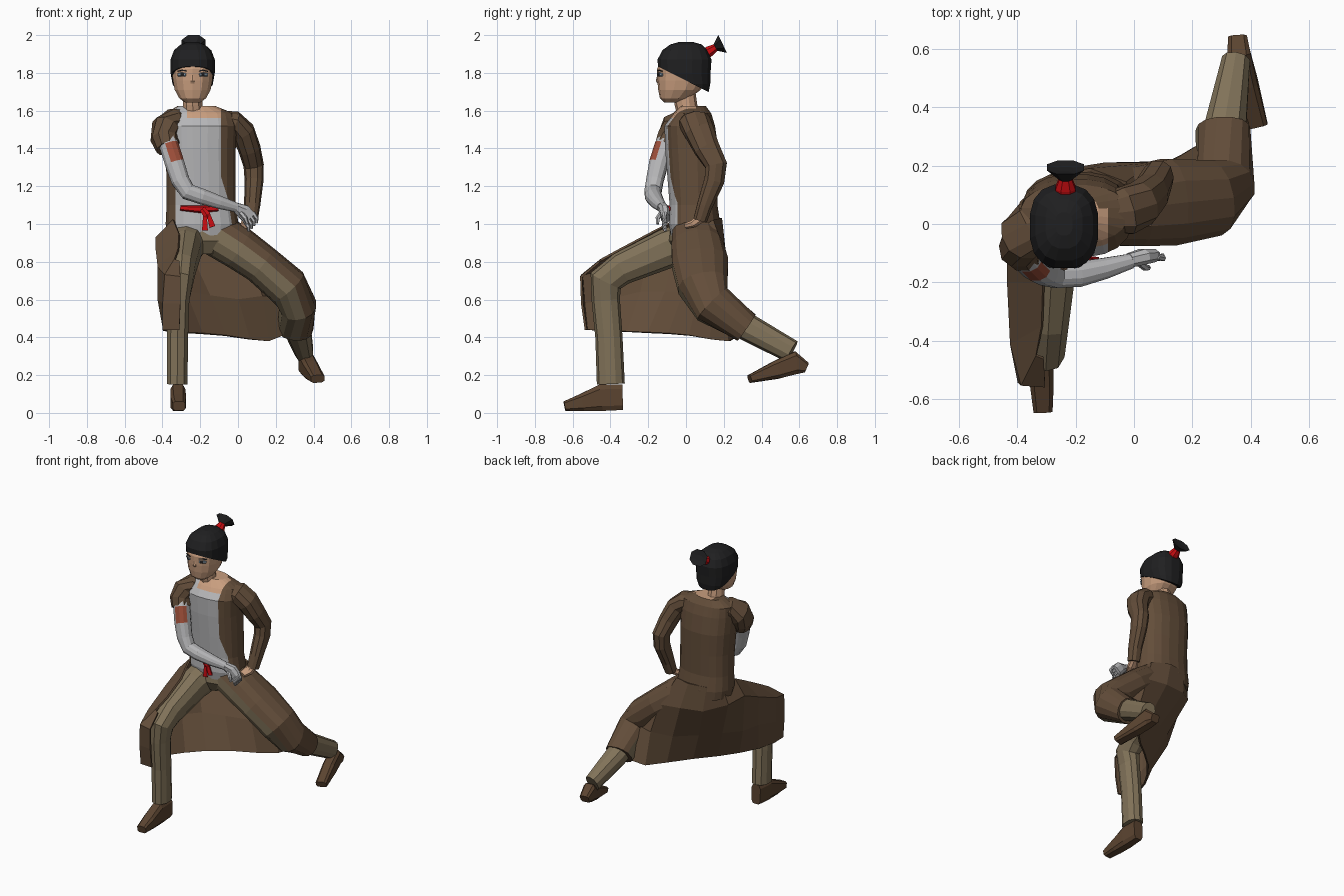
import bpy, bmesh, math
from mathutils import Vector


def mat(name, r, g, b):
    m = bpy.data.materials.new(name)
    m.diffuse_color = (r, g, b, 1)
    return m


COAT = mat("coat brown", .125, .075, .042)
PANTS = mat("trouser tan", .22, .17, .10)
SHIRT = mat("shirt grey", .47, .47, .48)
SKIN = mat("skin", .58, .34, .21)
HAIR = mat("hair black", .014, .014, .015)
RED = mat("red cloth", .60, .004, .006)
PATCH = mat("rust patch", .33, .075, .04)
BOOT = mat("boot brown", .105, .058, .03)
EYE = mat("eye blue grey", .25, .33, .40)
UP = (0, 0, 1)


def finish(name, bm, mats, rule=None):
    bmesh.ops.recalc_face_normals(bm, faces=bm.faces)
    bm.normal_update()
    if rule:
        for f in bm.faces:
            f.material_index = int(rule(f.calc_center_median(), f.normal))
    me = bpy.data.meshes.new(name)
    bm.to_mesh(me)
    bm.free()
    for m in mats:
        me.materials.append(m)
    ob = bpy.data.objects.new(name, me)
    bpy.context.collection.objects.link(ob)
    return ob


def tube(name, rings, *mats, sides=10, e=2.3, hint=(1, 0, 0), axis=None, rule=None, cut=None, seams=()):
    """Loft of superellipse rings (x, y, z, a, b); a lies along hint.
    cut removes one side of a plane, seams only split faces along planes."""
    bm = bmesh.new()
    pts = [Vector(r[:3]) for r in rings]
    loops = []
    for i, r in enumerate(rings):
        t = Vector(axis) if axis else (pts[min(i + 1, len(pts) - 1)] - pts[max(i - 1, 0)]).normalized()
        u = Vector(hint)
        u = (u - t * u.dot(t)).normalized()
        v = t.cross(u)
        loop = []
        for k in range(sides):
            w = 2 * math.pi * (k + .5) / sides
            c, s = math.cos(w), math.sin(w)
            c = math.copysign(abs(c) ** (2 / e), c)
            s = math.copysign(abs(s) ** (2 / e), s)
            loop.append(bm.verts.new(pts[i] + u * c * r[3] + v * s * r[4]))
        loops.append(loop)
    for p, q in zip(loops, loops[1:]):
        for k in range(sides):
            j = (k + 1) % sides
            bm.faces.new((p[k], p[j], q[j], q[k]))
    bm.faces.new(loops[0])
    bm.faces.new(loops[-1])
    for co, no in list(seams) + ([cut] if cut else []):
        bmesh.ops.bisect_plane(bm, geom=bm.verts[:] + bm.edges[:] + bm.faces[:], plane_co=co,
                               plane_no=no, clear_inner=bool(cut) and (co, no) == cut)
    if cut:
        bmesh.ops.holes_fill(bm, edges=[x for x in bm.edges if x.is_boundary])
    return finish(name, bm, mats, rule)


# torso: coat with open front showing shirt and throat
def torso_rule(c, n):
    right = -.09 + max(0, 1.25 - c.z) * .317
    if c.z > 1.56:
        if -.27 < c.x < -.09 and c.y < .05:
            return 2
        return 1 if c.y < 0 and c.x < -.27 else 0
    return 1 if c.y < -.045 and -.33 < c.x < right else 0


tube("torso", [(-.19, .05, .94, .185, .13), (-.19, .045, 1.0, .195, .138), (-.195, .04, 1.1, .185, .128),
               (-.195, .035, 1.25, .185, .135), (-.2, .03, 1.4, .19, .142), (-.2, .02, 1.52, .195, .135),
               (-.205, .035, 1.585, .185, .10), (-.22, .04, 1.625, .10, .065)],
     COAT, SHIRT, SKIN, sides=20, e=2.35, axis=UP, rule=torso_rule,
     seams=[((0, 0, 1.56), UP), ((0, -.045, 0), (0, 1, 0)), ((-.33, 0, 0), (1, 0, 0)), ((-.27, 0, 0), (1, 0, 0)),
            ((-.09, 0, 1.25), (1, 0, .317)), ((-.09, 0, 0), (1, 0, 0))])
tube("neck", [(-.235, .02, 1.55, .06, .06), (-.24, .0, 1.63, .054, .06), (-.24, -.01, 1.7, .054, .06)],
     SKIN, e=2, axis=UP)

# head
tube("head", [(-.24, -.08, 1.643, .04, .035), (-.24, -.06, 1.665, .072, .078), (-.24, -.035, 1.71, .097, .112),
              (-.24, -.02, 1.76, .107, .132), (-.24, -.015, 1.82, .112, .138), (-.24, -.01, 1.9, .09, .11)],
     SKIN, sides=14, axis=UP)
tube("nose", [(-.24, -.146, 1.80, .007, .004), (-.24, -.15, 1.757, .013, .01), (-.24, -.146, 1.745, .012, .006)],
     SKIN, sides=6, axis=UP)
tube("hair", [(-.24, .045, 1.67, .075, .07), (-.24, .015, 1.74, .108, .115), (-.24, -.008, 1.8, .119, .14),
              (-.24, -.008, 1.87, .119, .145), (-.24, -.005, 1.92, .1, .122), (-.24, 0, 1.95, .065, .085),
              (-.24, 0, 1.963, .03, .04)],
     HAIR, sides=16, e=2.6, axis=UP, cut=((-.24, -.15, 1.835), (0, .45, .89)))
tube("hair_tie", [(-.235, .08, 1.885, .035, .032), (-.235, .125, 1.915, .036, .03), (-.235, .16, 1.937, .022, .02)],
     RED, sides=8)
tube("ponytail", [(-.235, .152, 1.934, .02, .018), (-.235, .194, 1.953, .068, .056), (-.235, .188, 1.95, .03, .02)],
     HAIR, sides=8, axis=(0, .9, .44))
for side in (-1, 1):
    def on_face(d, y, z, a, b):
        return (-.24 + side * d, y, z, a, b)
    tube("eye", [on_face(.036, -.149, 1.79, .004, .008), on_face(.056, -.142, 1.792, .004, .012),
                 on_face(.078, -.125, 1.79, .004, .008)], EYE, sides=6, hint=(0, 1, 0))
    tube("pupil", [on_face(.046, -.149, 1.791, .003, .011), on_face(.062, -.141, 1.791, .003, .011)],
         HAIR, sides=6, hint=(0, 1, 0))
    tube("eyebrow", [on_face(.034, -.15, 1.81, .003, .004), on_face(.056, -.143, 1.814, .003, .004),
                     on_face(.08, -.125, 1.808, .003, .004)], HAIR, sides=4, hint=(0, 1, 0))

# bent arm across the body: short sleeve, wrapped arm with patch, hand
tube("short_sleeve", [(-.28, .03, 1.555, .06, .055), (-.345, .0, 1.55, .085, .062), (-.385, -.045, 1.51, .09, .075),
                      (-.39, -.075, 1.45, .083, .074), (-.37, -.1, 1.405, .07, .066)], COAT, hint=(0, 1, 0))
tube("wrapped_arm", [(-.385, -.085, 1.47, .05, .052), (-.365, -.115, 1.415, .052, .053),
                     (-.335, -.145, 1.32, .052, .053), (-.305, -.165, 1.23, .047, .05),
                     (-.265, -.175, 1.17, .046, .046), (-.19, -.172, 1.145, .045, .043),
                     (-.1, -.152, 1.115, .037, .036), (-.01, -.127, 1.088, .026, .026)],
     SHIRT, PATCH, sides=12, hint=(0, 1, 0),
     rule=lambda c, n: 1.32 < c.z < 1.42 and n.dot(Vector((.4, -.91, 0))) > .66)
tube("wrapped_palm", [(-.015, -.125, 1.09, .026, .026), (.03, -.112, 1.065, .028, .042),
                      (.062, -.108, 1.03, .024, .04)], SHIRT, sides=8, hint=(0, 1, 0))
for i in range(4):
    d = i * .015
    tube("wrapped_finger", [(.035 + d, -.112, 1.015 + d, .012, .011), (.055 + d, -.117, .985 + d, .011, .01),
                            (.057 + d * .9, -.108, .962 + d, .009, .008)], SHIRT, sides=6, hint=(0, 1, 0))
tube("wrapped_thumb", [(.015, -.13, 1.06, .013, .013), (.04, -.15, 1.03, .012, .012), (.05, -.15, 1.0, .008, .008)],
     SHIRT, sides=6, hint=(0, 1, 0))

# arm with hand on hip
tube("long_sleeve", [(-.09, .035, 1.555, .065, .045), (-.03, .045, 1.54, .085, .064), (.025, .07, 1.49, .08, .065),
                     (.06, .11, 1.4, .07, .06), (.083, .16, 1.31, .06, .054), (.085, .15, 1.23, .056, .05),
                     (.075, .1, 1.1, .043, .043), (.066, .075, 1.02, .038, .038)], COAT, hint=(0, 1, 0))
tube("hip_hand", [(.067, .078, 1.035, .026, .03), (.05, .045, 1.005, .035, .022), (.035, .0, .99, .025, .016)],
     SKIN, sides=8)

# sash and its knot
tube("sash", [(-.305, -.092, 1.085, .012, .014), (-.2, -.1, 1.078, .014, .02), (-.105, -.092, 1.082, .012, .014)],
     RED, sides=6, hint=(0, 1, 0))
tube("sash_knot", [(-.19, -.112, 1.08, .018, .014), (-.165, -.115, 1.05, .022, .014), (-.16, -.11, 1.03, .015, .01)],
     RED, sides=6)
for x0, x1, z in ((-.175, -.175, .965), (-.16, -.135, .985)):
    tube("sash_tail", [(x0, -.115, 1.06, .012, .006), (x1, -.118, z, .021, .006)], RED, sides=4)

# front leg
tube("pelvis", [(-.19, .03, .99, .17, .11), (-.19, .02, .91, .15, .11), (-.19, .02, .84, .07, .07)], PANTS, axis=UP)
tube("front_leg", [(-.265, .03, .91, .105, .11), (-.28, -.1, .87, .09, .105), (-.295, -.34, .765, .073, .088),
                   (-.303, -.425, .70, .068, .09), (-.315, -.425, .6, .06, .075), (-.32, -.408, .4, .058, .072),
                   (-.322, -.398, .153, .057, .074)], PANTS)
tube("front_boot", [(-.318, -.335, .083, .036, .07), (-.318, -.45, .08, .042, .073),
                    (-.316, -.55, .055, .042, .048), (-.312, -.643, .036, .034, .026)], BOOT, sides=8, e=4)


# rear leg: coat-covered thigh, open on the inner front, bare trouser shin
def thigh_rule(c, n):
    if c.x > .22:
        return n.x < .35 and n.z < .35 and n.y < .5
    return n.y < .15 and .76 * n.x + .65 * n.z < .3


tube("rear_thigh", [(-.12, .045, .95, .12, .12), (0, .06, .875, .14, .115), (.12, .075, .79, .152, .107),
                    (.26, .09, .67, .135, .112), (.315, .14, .575, .115, .1), (.305, .32, .452, .085, .095)],
     COAT, PANTS, sides=14, hint=(0, 1, 0), rule=thigh_rule)
tube("rear_shin", [(.3, .2, .53, .078, .078), (.315, .34, .445, .073, .073), (.35, .56, .325, .05, .062)], PANTS)
tube("rear_boot", [(.355, .638, .24, .034, .028), (.36, .58, .265, .042, .062), (.385, .48, .228, .042, .05),
                   (.422, .337, .18, .038, .022)], BOOT, sides=8, e=4)

# coat skirt: columns from the front knee around the back to the rear leg
COLUMNS = [
    [(-.31, -.46, .80), (-.305, -.555, .72), (-.305, -.55, .58), (-.31, -.53, .44)],
    [(-.335, -.45, .81), (-.385, -.55, .73), (-.395, -.54, .58), (-.395, -.525, .44)],
    [(-.315, -.35, .865), (-.42, -.41, .77), (-.42, -.41, .6), (-.39, -.43, .435)],
    [(-.31, -.2, .945), (-.43, -.2, .86), (-.40, -.24, .64), (-.35, -.31, .43)],
    [(-.34, -.06, 1.02), (-.43, -.04, .93), (-.37, -.11, .64), (-.28, -.2, .425)],
    [(-.355, .1, 1.03), (-.385, .075, .9), (-.28, -.01, .64), (-.19, -.09, .42)],
    [(-.28, .165, 1.03), (-.26, .18, .86), (-.15, .07, .62), (-.07, .02, .41)],
    [(-.15, .185, 1.03), (-.1, .205, .85), (.0, .15, .6), (.06, .13, .39)],
    [(-.03, .14, 1.02), (.06, .205, .83), (.13, .21, .62), (.16, .23, .38)],
    [(.0, .08, .98), (.14, .12, .8), (.24, .18, .62), (.26, .29, .42)]]
bm = bmesh.new()
grid = [[bm.verts.new(p) for p in col] for col in COLUMNS]
for p, q in zip(grid, grid[1:]):
    for k in range(3):
        bm.faces.new((p[k], p[k + 1], q[k + 1], q[k]))
skirt = finish("coat_skirt", bm, [COAT])
solid = skirt.modifiers.new("cloth thickness", 'SOLIDIFY')
solid.thickness = .012
solid.offset = 0
